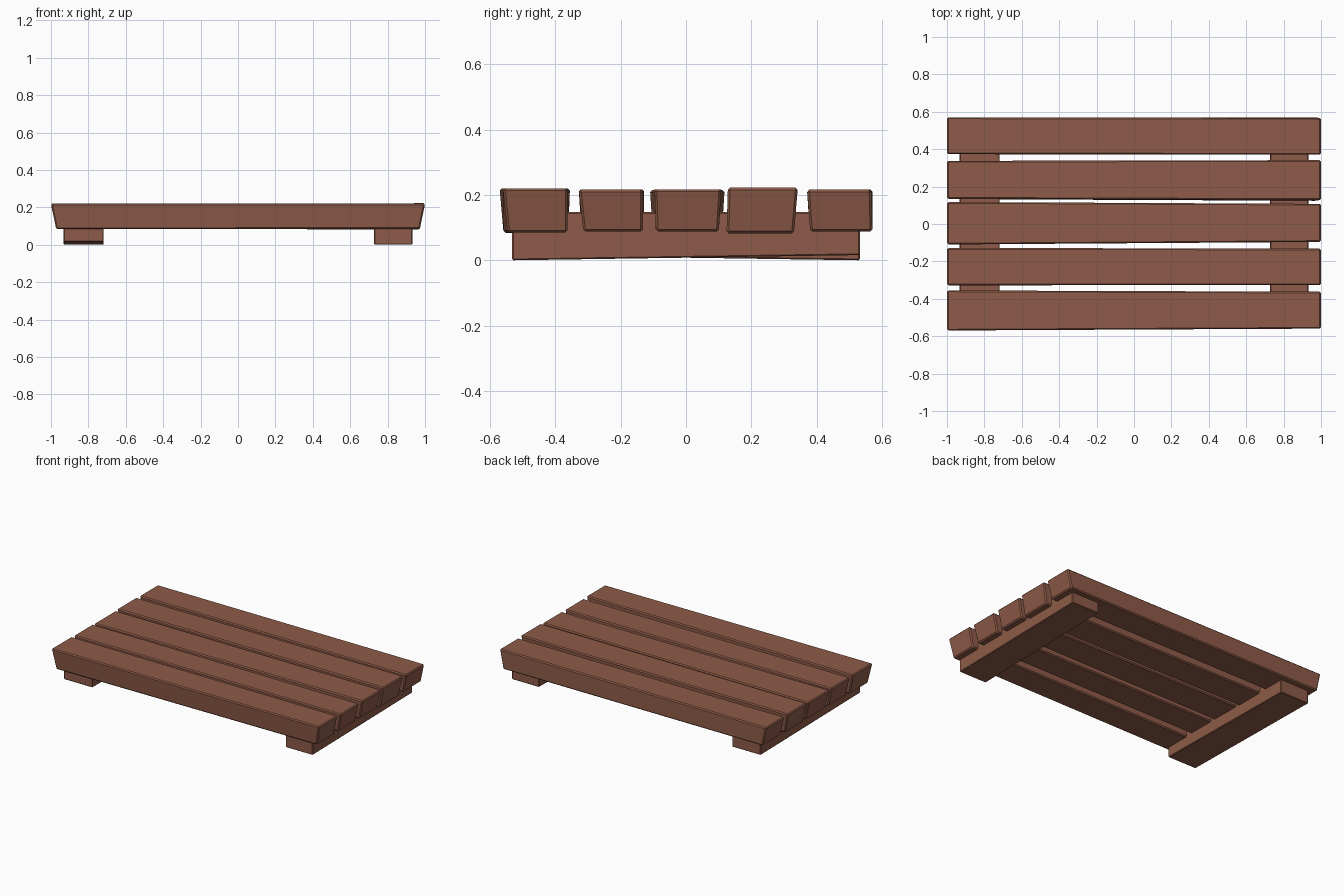
import bpy, bmesh

if "Cube" in bpy.data.objects:
    bpy.data.objects.remove(bpy.data.objects["Cube"])

wood = bpy.data.materials.new("reddish_wood")
wood.diffuse_color = (0.27, 0.105, 0.065, 1)
wood.use_nodes = True
wood.node_tree.nodes["Principled BSDF"].inputs["Base Color"].default_value = wood.diffuse_color


def beam(name, ends, bevel):
    """Loft a timber between two four-cornered ends, then chamfer its edges."""
    bm = bmesh.new()
    a, b = [[bm.verts.new(p) for p in end] for end in ends]
    bm.faces.new(a)
    bm.faces.new(b[::-1])
    for i in range(4):
        j = (i + 1) % 4
        bm.faces.new((a[j], a[i], b[i], b[j]))
    bmesh.ops.recalc_face_normals(bm, faces=bm.faces)
    bmesh.ops.bevel(bm, geom=bm.edges[:], offset=bevel, segments=1, affect='EDGES')
    mesh = bpy.data.meshes.new(name)
    bm.to_mesh(mesh)
    bm.free()
    mesh.materials.append(wood)
    obj = bpy.data.objects.new(name, mesh)
    bpy.context.collection.objects.link(obj)
    return obj


def plank_end(side, y0, y1, inset0, inset1, z0, z1):
    # Ends lean inward toward the bottom
    low, high = 0.972 * side, 1.0 * side
    return [(low, y0 + inset0, z0), (low, y1 - inset1, z0),
            (high, y1, z1), (high, y0, z1)]


# Deck planks: (y0, y1, bottom insets, bottom z, top z) at left then right end
planks = [
    ((-0.57, -0.355, 0.012, 0.005, 0.083, 0.22), (-0.56, -0.362, 0.014, 0.0, 0.085, 0.22)),
    ((-0.328, -0.128, 0.008, 0.0, 0.088, 0.217), (-0.328, -0.132, 0.014, 0.0, 0.088, 0.216)),
    ((-0.11, 0.118, 0.008, 0.008, 0.088, 0.215), (-0.096, 0.108, 0.004, 0.008, 0.088, 0.217)),
    ((0.135, 0.338, -0.002, 0.01, 0.085, 0.22), (0.128, 0.342, -0.004, 0.012, 0.082, 0.222)),
    ((0.373, 0.57, 0.005, 0.0, 0.088, 0.217), (0.37, 0.567, 0.01, -0.003, 0.088, 0.216)),
]
for n, (left, right) in enumerate(planks, 1):
    beam(f"deck_plank_{n}", [plank_end(-1, *left), plank_end(1, *right)], 0.007)

# Cross bearers under the deck: x range and bottom heights at front and back
bearers = {
    "left_bearer": (-0.932, -0.718, 0.016, 0.0),
    "right_bearer": (0.728, 0.932, 0.0, 0.016),
}
for name, (x0, x1, front_z, back_z) in bearers.items():
    ends = [[(x0, y, z), (x1, y, z), (x1, y, 0.147), (x0, y, 0.147)]
            for y, z in ((-0.532, front_z), (0.532, back_z))]
    beam(name, ends, 0.004)
